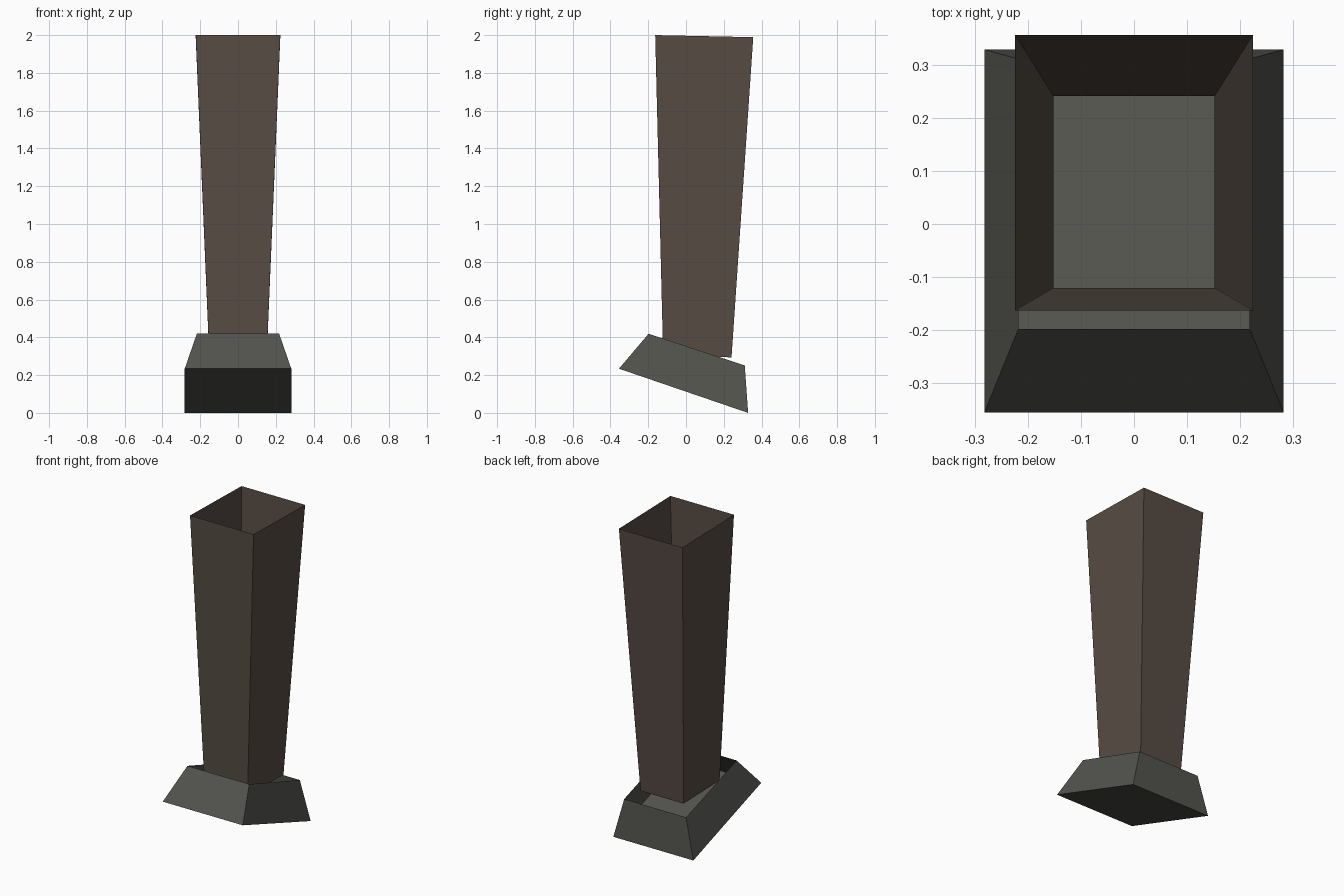
import bpy
import bmesh

if "Cube" in bpy.data.objects:
    bpy.data.objects.remove(bpy.data.objects["Cube"])


def material(name, color):
    mat = bpy.data.materials.new(name)
    mat.diffuse_color = (*color, 1)
    mat.use_nodes = True
    mat.node_tree.nodes["Principled BSDF"].inputs["Base Color"].default_value = mat.diffuse_color
    return mat


def tapered_shell(name, lower, upper, mat, floor=False):
    """Open-topped four-sided shell; each rim is (half width, front (y, z), back (y, z))."""
    bm = bmesh.new()
    rims = []
    for w, (fy, fz), (by, bz) in (lower, upper):
        corners = [(-w, fy, fz), (w, fy, fz), (w, by, bz), (-w, by, bz)]
        rims.append([bm.verts.new(c) for c in corners])
    low, top = rims
    for i in range(4):
        j = (i + 1) % 4
        bm.faces.new((low[i], low[j], top[j], top[i]))
    if floor:
        bm.faces.new(low[::-1])
    mesh = bpy.data.meshes.new(name)
    bm.to_mesh(mesh)
    bm.free()
    mesh.materials.append(mat)
    obj = bpy.data.objects.new(name, mesh)
    bpy.context.collection.objects.link(obj)
    return obj


brown = material("brown", (0.095, 0.073, 0.058))
grey = material("grey", (0.085, 0.085, 0.075))

# Tilted foot: closed underneath, open on top
tapered_shell("foot",
              (0.282, (-0.355, 0.234), (0.329, 0.0)),
              (0.218, (-0.198, 0.419), (0.311, 0.251)),
              grey, floor=True)

# Tall flared shaft: open at both ends, sunk into the foot
tapered_shell("shaft",
              (0.152, (-0.121, 0.303), (0.241, 0.294)),
              (0.224, (-0.163, 2.0), (0.356, 1.989)),
              brown)
